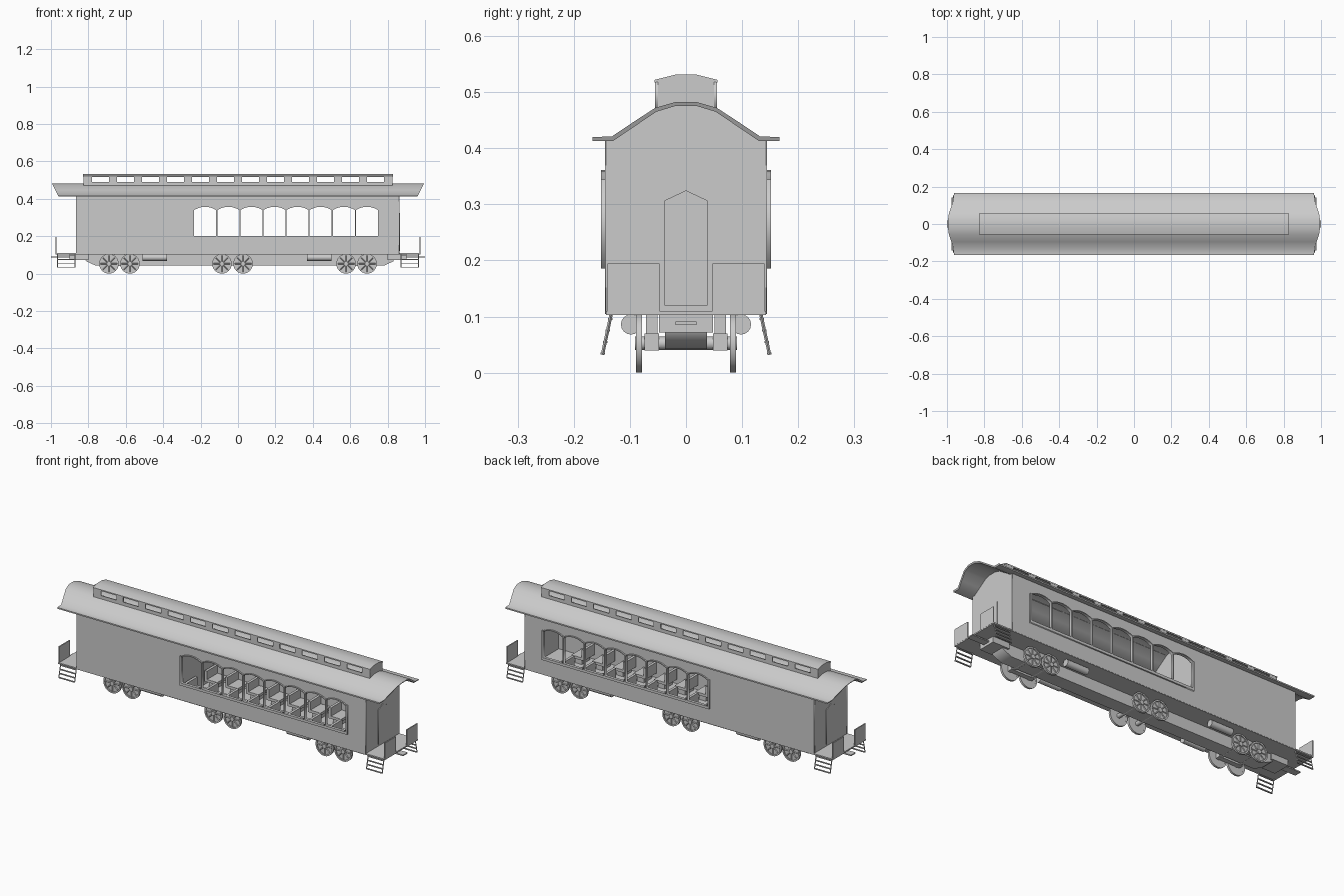
import bpy, bmesh, math
from mathutils import Matrix, Vector

if "Cube" in bpy.data.objects:
    bpy.data.objects.remove(bpy.data.objects["Cube"])


def add(name, bm_or_mesh, smooth=False):
    if isinstance(bm_or_mesh, bmesh.types.BMesh):
        me = bpy.data.meshes.new(name)
        bmesh.ops.recalc_face_normals(bm_or_mesh, faces=bm_or_mesh.faces)
        bm_or_mesh.to_mesh(me)
        bm_or_mesh.free()
    else:
        me = bm_or_mesh
    ob = bpy.data.objects.new(name, me)
    bpy.context.collection.objects.link(ob)
    if smooth:
        bpy.ops.object.select_all(action='DESELECT')
        ob.select_set(True)
        bpy.context.view_layer.objects.active = ob
        bpy.ops.object.shade_smooth_by_angle(angle=math.radians(40))
    return ob


def cube(bm, x0, x1, y0, y1, z0, z1):
    m = Matrix.Translation(((x0 + x1) / 2, (y0 + y1) / 2, (z0 + z1) / 2)) @ \
        Matrix.Diagonal((x1 - x0, y1 - y0, z1 - z0, 1))
    bmesh.ops.create_cube(bm, size=1, matrix=m)


def boxes(name, specs):
    bm = bmesh.new()
    for s in specs:
        cube(bm, *s)
    return add(name, bm)


def rod(bm, a, b, r, n=12):
    a, b = Vector(a), Vector(b)
    m = Matrix.Translation((a + b) / 2) @ (b - a).to_track_quat('Z', 'Y').to_matrix().to_4x4()
    bmesh.ops.create_cone(bm, cap_ends=True, segments=n, radius1=r, radius2=r,
                          depth=(b - a).length, matrix=m)


def plate(name, loops, thick, pos, end=False):
    """Flat panel with holes; loops are (x or y, z). end=True lies across the car."""
    cu = bpy.data.curves.new(name, 'CURVE')
    cu.dimensions, cu.fill_mode, cu.extrude = '2D', 'BOTH', thick / 2
    for lp in loops:
        sp = cu.splines.new('POLY')
        sp.points.add(len(lp) - 1)
        for p, (u, v) in zip(sp.points, lp):
            p.co = (u, v, 0, 1)
        sp.use_cyclic_u = True
    tmp = bpy.data.objects.new(name, cu)
    me = bpy.data.meshes.new_from_object(tmp)
    bpy.data.objects.remove(tmp)
    rot = Matrix.Rotation(math.pi / 2, 4, 'X')
    if end:
        rot = Matrix.Rotation(math.pi / 2, 4, 'Z') @ rot
    me.transform(Matrix.Translation((pos, 0, 0) if end else (0, pos, 0)) @ rot)
    return add(name, me)


def extrude_x(name, prof, xend, smooth=False):
    """Sweep a closed (y, z) profile along x; xend(z) gives the half length."""
    bm = bmesh.new()
    a, b = [[bm.verts.new((s * xend(z), y, z)) for y, z in prof] for s in (-1, 1)]
    n = len(prof)
    for i in range(n):
        j = (i + 1) % n
        bm.faces.new((a[i], a[j], b[j], b[i]))
    bm.faces.new(a)
    bm.faces.new(b)
    return add(name, bm, smooth)


def rect(u0, u1, v0, v1):
    return [(u0, v0), (u1, v0), (u1, v1), (u0, v1)]


def mirrored(half):
    return half + [(-y, z) for y, z in reversed(half)]


def arch(x0, x1, spring, rise, n=6):
    return [(x1 + (x0 - x1) * i / n, spring + rise * (1 - (2 * i / n - 1) ** 2)) for i in range(n + 1)]


# Main roof: thin bowed sheet whose ends rake outward
top = mirrored([(-0.167, 0.42), (-0.132, 0.421), (-0.095, 0.446), (-0.055, 0.472), (-0.02, 0.482)])
under = mirrored([(-0.167, 0.413), (-0.13, 0.413), (-0.093, 0.438), (-0.053, 0.465), (-0.02, 0.475)])
extrude_x("roof", top + under[::-1], lambda z: 0.96 + 0.035 * (z - 0.413) / 0.069, True)

# Raised roof lantern with slot windows
slots = [rect(x, x + 0.092, 0.49, 0.515) for x in (-0.781 + 0.1336 * i for i in range(12))]
for s in (-1, 1):
    plate("lantern_side", [rect(-0.826, 0.826, 0.465, 0.521)] + slots, 0.005, s * 0.0525)
    plate("lantern_end", [mirrored([(-0.05, 0.465), (-0.05, 0.521), (-0.02, 0.529)])], 0.005,
          s * 0.8235, True)
ltop = mirrored([(-0.056, 0.522), (-0.02, 0.531)])
extrude_x("lantern_roof", ltop + [(y, z - 0.005) for y, z in ltop[::-1]], lambda z: 0.828, True)

# Side walls with arched windows and raised window frames
PITCH, X0 = 0.1235, -0.237
starts = [X0 + PITCH * i for i in range(8)]
holes = [[(x + 0.003, 0.2), (x + PITCH - 0.003, 0.2)] +
         arch(x + 0.003, x + PITCH - 0.003, 0.34, 0.017) for x in starts]
frame = [(X0 - 0.006, 0.186), (X0 + 8 * PITCH + 0.006, 0.186), (X0 + 8 * PITCH + 0.006, 0.344)]
for x in reversed(starts):
    frame += arch(x, x + PITCH, 0.344, 0.017)
frame.append((X0 - 0.006, 0.344))
for s in (-1, 1):
    plate("side_wall", [rect(-0.865, 0.862, 0.105, 0.416)] + holes, 0.008, s * 0.14)
    plate("window_frame", [frame] + holes, 0.008, s * 0.1475)

# End walls, inner partition and pointed end doors
gable = mirrored([(-0.143, 0.105), (-0.143, 0.414), (-0.13, 0.416), (-0.093, 0.441),
                  (-0.053, 0.468), (-0.02, 0.477)])
for s in (-1, 1):
    plate("end_wall", [gable], 0.008, s * 0.86, True)
    plate("end_door", [mirrored([(-0.038, 0.12), (-0.038, 0.307), (0, 0.325)])], 0.006, s * 0.864, True)
plate("partition", [gable], 0.006, -0.245, True)

# Floor with end platforms, and railing panels
boxes("floor", [(-0.975, 0.975, -0.143, 0.143, 0.103, 0.11)])
boxes("railing_panel", [(sx * 0.973 - 0.003, sx * 0.973 + 0.003, sy * 0.0935 - 0.0465,
                         sy * 0.0935 + 0.0465, 0.108, 0.195) for sx in (-1, 1) for sy in (-1, 1)])

# Slanted step ladders at each corner
bm = bmesh.new()
for sx in (-1, 1):
    for sy in (-1, 1):
        for x in (0.872, 0.966):
            rod(bm, (sx * x, sy * 0.133, 0.106), (sx * x, sy * 0.149, 0.032), 0.003, 4)
        for i in range(4):
            t = (i + 0.5) / 3.6
            y, z = sy * (0.133 + 0.016 * t), 0.106 - 0.074 * t
            cube(bm, sx * 0.919 - 0.047, sx * 0.919 + 0.047, y - 0.004, y + 0.004, z - 0.002, z + 0.002)
add("steps", bm)

# Seat rows on both sides of the aisle
seats = []
for x in starts:
    for s in (-1, 1):
        y0, y1 = s * 0.085 - 0.045, s * 0.085 + 0.045
        seats += [(x + 0.02, x + 0.085, y0, y1, 0.138, 0.152),
                  (x + 0.01, x + 0.024, y0, y1, 0.138, 0.197),
                  (x + 0.03, x + 0.07, y0 + 0.01, y1 - 0.01, 0.108, 0.14)]
boxes("seats", seats)

# Centre sill with sloped ends, draft boxes and couplers
plate("centre_sill", [[(-0.84, 0.104), (-0.81, 0.065), (-0.76, 0.042), (0.78, 0.042),
                       (0.83, 0.065), (0.84, 0.104)]], 0.075, 0)
boxes("coupler", [b for s in (-1, 1) for b in (
    (s * 0.85 - 0.05, s * 0.85 + 0.05, -0.048, 0.048, 0.072, 0.104),
    (s * 0.94 - 0.06, s * 0.94 + 0.06, -0.019, 0.019, 0.085, 0.091))])

# Bogie frames
boxes("bogie_frame", [b for c in (-0.634, 0.634) for s in (-1, 1) for b in (
    (c - 0.072, c + 0.072, s * 0.061 - 0.013, s * 0.061 + 0.013, 0.04, 0.07),
    (c - 0.03, c + 0.03, s * 0.061 - 0.01, s * 0.061 + 0.01, 0.07, 0.105))])

# Wheels: thin disc with raised rim, hub and spokes, on axles
R = 0.0525
for x in (-0.69, -0.578, -0.086, 0.027, 0.578, 0.69):
    bm = bmesh.new()
    rod(bm, (x, -0.08, R), (x, 0.08, R), 0.012, 12)
    for s in (-1, 1):
        rod(bm, (x, s * 0.079, R), (x, s * 0.083, R), R - 0.002, 24)
        rod(bm, (x, s * 0.079, R), (x, s * 0.091, R), 0.012, 12)
        rings = [[bm.verts.new((x + r * math.cos(a), s * y, R + r * math.sin(a)))
                  for a in (math.tau * i / 24 for i in range(24))]
                 for r, y in ((R, 0.078), (R, 0.089), (R - 0.008, 0.089), (R - 0.008, 0.078))]
        for k in range(4):
            p, q = rings[k], rings[(k + 1) % 4]
            for i in range(24):
                j = (i + 1) % 24
                bm.faces.new((p[i], p[j], q[j], q[i]))
        for i in range(8):
            a = math.tau * i / 8
            d = Vector((math.cos(a), 0, math.sin(a)))
            c = Vector((x, s * 0.084, R))
            rod(bm, c + d * 0.008, c + d * (R - 0.006), 0.003, 4)
    add("wheelset", bm, True)

# Air tanks under the floor
bm = bmesh.new()
for x in (-0.445, 0.435):
    for s in (-1, 1):
        rod(bm, (x - 0.065, s * 0.098, 0.086), (x + 0.065, s * 0.098, 0.086), 0.018, 16)
add("air_tanks", bm, True)
